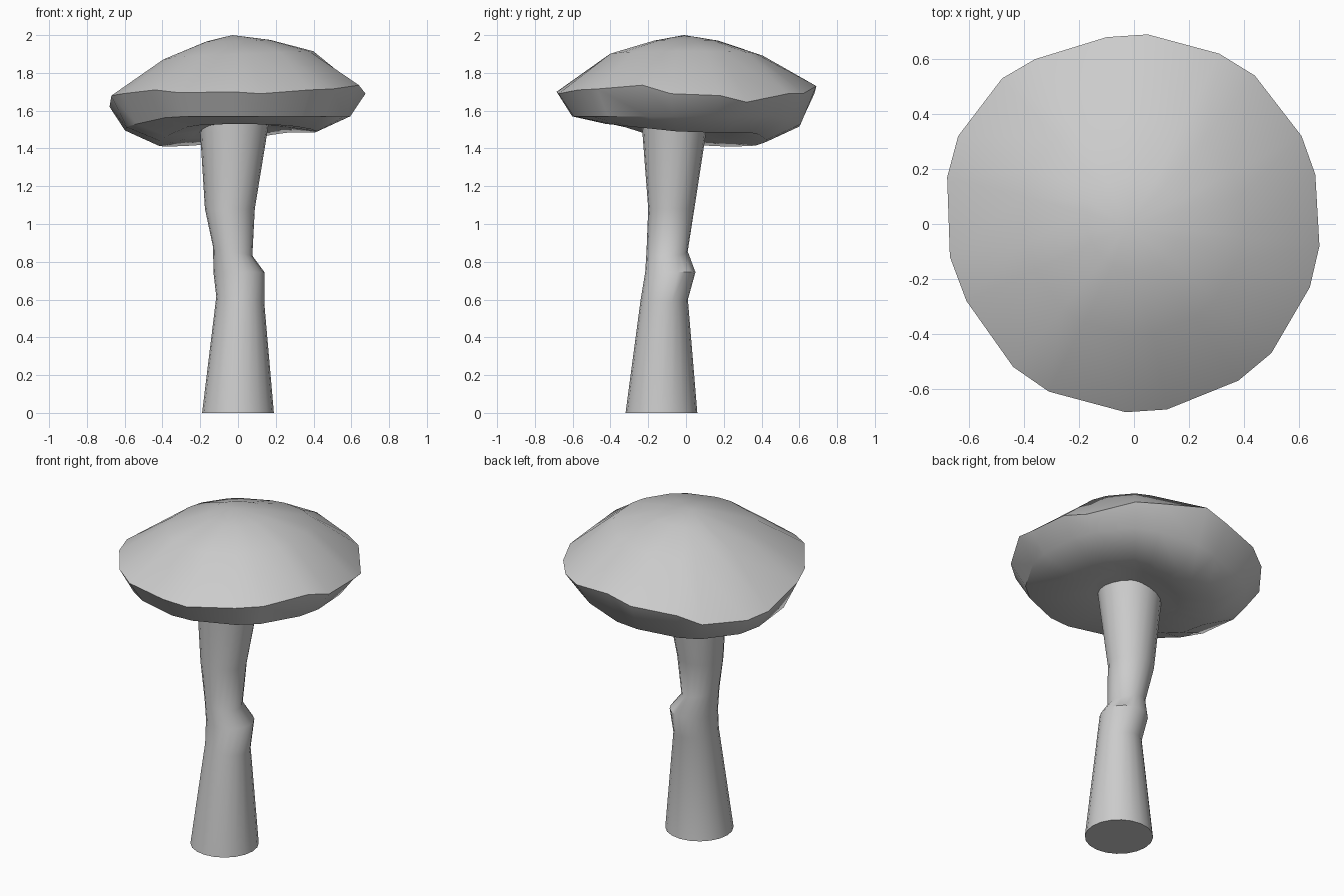
import bpy, bmesh, math

if "Cube" in bpy.data.objects:
    bpy.data.objects.remove(bpy.data.objects["Cube"])


def loft(name, rings, start=None, end=None):
    """Skin a list of point rings; close ends with a tip point or a flat face."""
    bm = bmesh.new()
    loops = [[bm.verts.new(p) for p in ring] for ring in rings]
    n = len(loops[0])
    for a, b in zip(loops, loops[1:]):
        for i in range(n):
            j = (i + 1) % n
            bm.faces.new((a[i], a[j], b[j], b[i]))
    for loop, tip in ((loops[0], start), (loops[-1], end)):
        if tip is None:
            bm.faces.new(loop)
        else:
            v = bm.verts.new(tip)
            for i in range(n):
                bm.faces.new((loop[i], loop[(i + 1) % n], v))
    bmesh.ops.recalc_face_normals(bm, faces=bm.faces)
    mesh = bpy.data.meshes.new(name)
    bm.to_mesh(mesh)
    bm.free()
    ob = bpy.data.objects.new(name, mesh)
    bpy.context.collection.objects.link(ob)
    bpy.ops.object.select_all(action='DESELECT')
    ob.select_set(True)
    bpy.context.view_layer.objects.active = ob
    bpy.ops.object.shade_smooth_by_angle(angle=math.radians(42))
    return ob


# Crooked stem: centre x, y, z, radius x, radius y, tilt along x
stem = [
    (0.0, -0.13, 0.0, 0.19, 0.19, 0),
    (0.012, -0.115, 0.6, 0.127, 0.125, -0.12),
    (0.005, -0.083, 0.745, 0.135, 0.133, 0),
    (-0.028, -0.10, 0.855, 0.104, 0.109, -0.22),
    (-0.043, -0.078, 1.08, 0.132, 0.122, 0),
    (-0.02, -0.06, 1.54, 0.184, 0.175, 0),
]
SIDES = 20
rings = []
for cx, cy, z, rx, ry, tilt in stem:
    ring = []
    for i in range(SIDES):
        a = math.tau * i / SIDES
        dx = rx * math.cos(a)
        ring.append((cx + dx, cy + ry * math.sin(a), z + tilt * dx))
    rings.append(ring)
loft("stem", rings)

# Wavy cap rim
rim = [
    (0.05, 0.69, 1.73), (0.31, 0.62, 1.69), (0.44, 0.54, 1.69), (0.61, 0.32, 1.645),
    (0.66, 0.18, 1.68), (0.675, -0.08, 1.69), (0.64, -0.23, 1.735), (0.50, -0.47, 1.715),
    (0.38, -0.57, 1.71), (0.12, -0.675, 1.69), (-0.03, -0.685, 1.70), (-0.31, -0.61, 1.695),
    (-0.44, -0.52, 1.71), (-0.61, -0.28, 1.69), (-0.67, -0.12, 1.68), (-0.68, 0.17, 1.62),
    (-0.64, 0.32, 1.61), (-0.48, 0.53, 1.62), (-0.36, 0.60, 1.67), (-0.10, 0.68, 1.69),
]


def cap_ring(scale, z, droop, lift=0, right=0):
    """Rim outline scaled inward, sagging to the back left."""
    out = []
    for x, y, _ in rim:
        a = math.atan2(y, x)
        sag = max(0, math.cos(a - math.radians(145)))
        out.append((x * scale, y * scale,
                    z - droop * sag + lift * max(0, -math.sin(a)) + right * math.cos(a)))
    return out


# Cap: underside, rim, domed top
loft("cap", [
    cap_ring(0.35, 1.515, 0.06, 0.015),
    cap_ring(0.62, 1.485, 0.075, 0.045),
    cap_ring(0.88, 1.57, 0.08),
    rim,
    cap_ring(0.59, 1.90, 0.02, 0, 0.015),
    cap_ring(0.25, 1.97, 0, 0, 0.005),
], start=(0, 0, 1.53), end=(-0.03, -0.01, 2.0))
